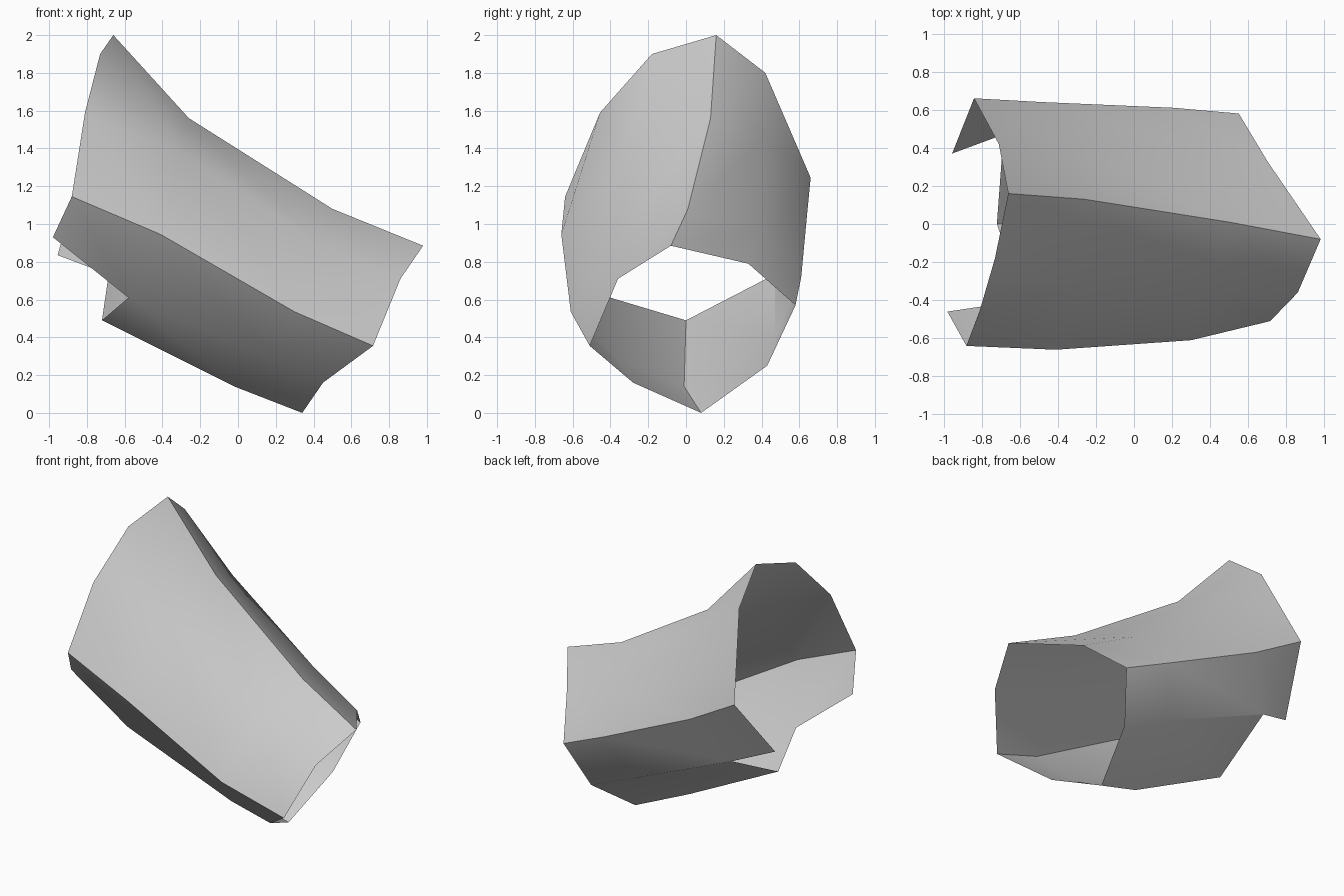
import bpy
import bmesh
import math

# Remove the default object
default_cube = bpy.data.objects.get("Cube")
if default_cube:
    bpy.data.objects.remove(default_cube, do_unlink=True)


def make_material(name, colour):
    material = bpy.data.materials.new(name)
    material.use_nodes = True
    material.diffuse_color = colour
    for node in material.node_tree.nodes:
        if node.type == "BSDF_PRINCIPLED":
            node.inputs["Base Color"].default_value = colour
    return material


# Lengthwise rails of the open shell, from wide cuff to narrow cuff, in hundredths
rails = {
    "top_ridge": [(-66, 16, 200), (-26, 13, 156), (50, 1, 108), (98, -8, 88.5)],
    "front_upper": [(-73, -18, 190), (-30, -33, 138), (42, -36, 90), (86, -36, 71)],
    "front_crease": [(-88, -64, 114.5), (-41, -66, 94.5), (30, -61, 53.5), (71.5, -51, 35.5)],
    "front_lower": [(-98, -46, 93), (-58, -40, 61), (20, -36, 28), (45, -28, 16)],
    "bottom_ridge": [None, (-72, 0, 49), (-2, -1, 14), (34, 8, 0)],
    "back_lower": [(-95.5, 37, 83.5), (-68.5, 47, 73.3), (10, 47, 40), (44, 43, 25)],
    "back_crease": [(-84, 66, 124.5), (-48, 64, 104), (21, 61, 72), (55, 58, 57)],
    "back_upper": [(-71, 42, 180), (-33, 41, 144), (32, 39, 97), (70, 33, 79)],
}
cuff_corner = (-81, -45.5, 159)

bm = bmesh.new()


def add_vertex(point):
    return bm.verts.new([value / 100 for value in point]) if point else None


grid = {name: [add_vertex(p) for p in points] for name, points in rails.items()}
corner = add_vertex(cuff_corner)

# Bridge neighbouring rails; the underside is cut away at the wide cuff
names = list(grid)
for name, following in zip(names, names[1:] + names[:1]):
    left, right = grid[name], grid[following]
    for row in range(len(left) - 1):
        a, b, c, d = left[row], left[row + 1], right[row + 1], right[row]
        if not (a and d):
            continue
        if name == "front_upper" and row == 0:
            # Extra corner on the rounded cuff edge
            bm.faces.new((a, corner, b))
            bm.faces.new((corner, d, c, b))
        else:
            bm.faces.new((a, d, c, b))

bmesh.ops.recalc_face_normals(bm, faces=bm.faces[:])
# Keep the normals facing outwards on the open shell
ridge_faces = grid["top_ridge"][1].link_faces
if sum(face.normal.z for face in ridge_faces) < 0:
    bmesh.ops.reverse_faces(bm, faces=bm.faces[:])

mesh = bpy.data.meshes.new("forearm_guard")
bm.to_mesh(mesh)
bm.free()
guard = bpy.data.objects.new("forearm_guard", mesh)
bpy.context.collection.objects.link(guard)
mesh.materials.append(make_material("light_grey", (0.6, 0.6, 0.6, 1)))

# Smooth panels with sharp creases
bpy.ops.object.select_all(action="DESELECT")
guard.select_set(True)
bpy.context.view_layer.objects.active = guard
bpy.ops.object.shade_smooth_by_angle(angle=math.radians(35))
